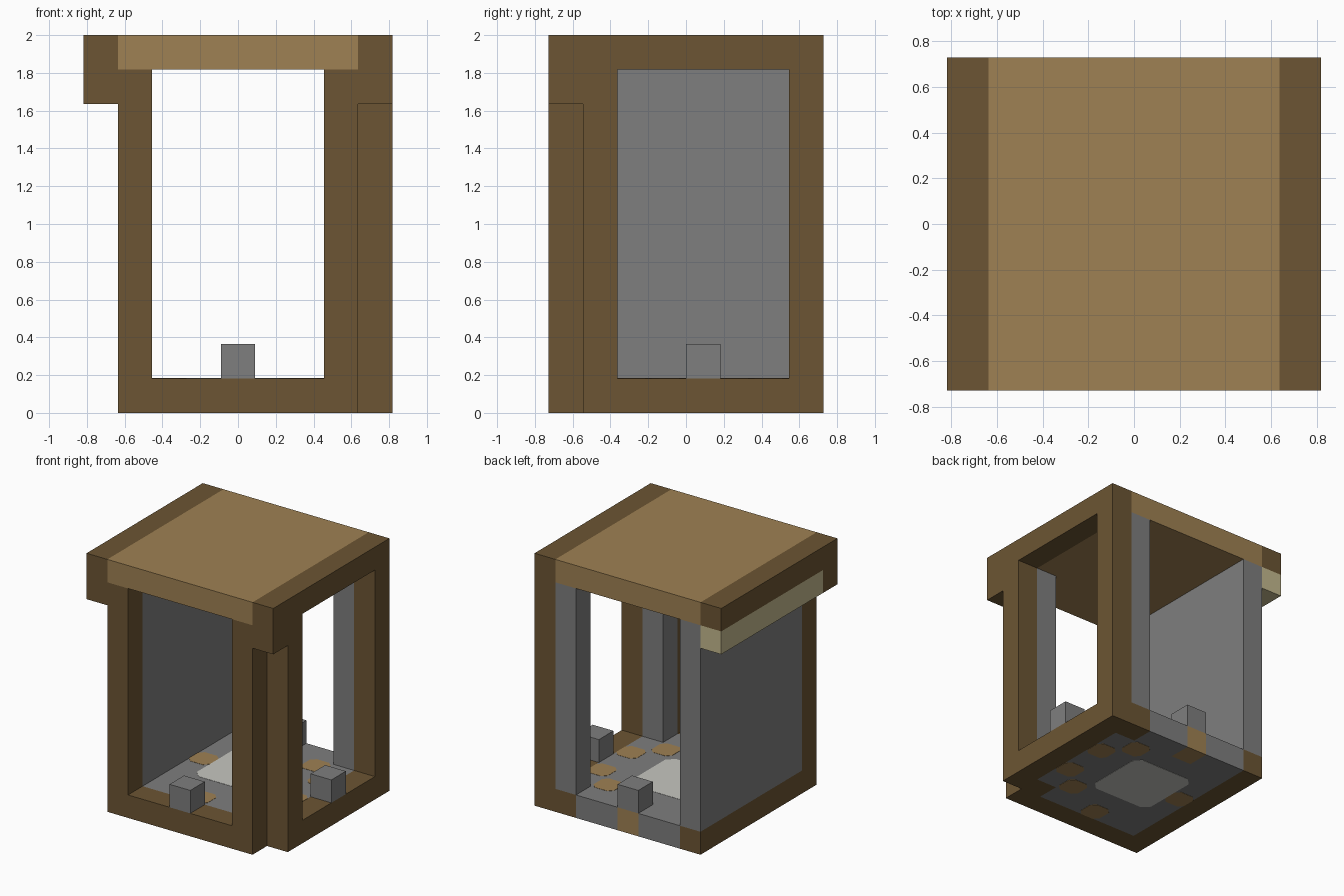
import bpy
import bmesh

U = 2 / 11  # one building block

cube = bpy.data.objects.get("Cube")
if cube:
    bpy.data.objects.remove(cube, do_unlink=True)


def material(name, *rgb):
    linear = [((c / 255 + 0.055) / 1.055) ** 2.4 for c in rgb] + [1]
    m = bpy.data.materials.new(name)
    m.use_nodes = True
    m.diffuse_color = linear
    m.node_tree.nodes["Principled BSDF"].inputs["Base Color"].default_value = linear
    return m


DARK = material("dark wood", 108, 85, 51)
LIGHT = material("light wood", 159, 129, 83)
STONE = material("grey stone", 126, 126, 126)
BEIGE = material("pale wood", 196, 185, 142)
WHITE = material("pale stone", 198, 198, 192)


def prism(name, mat, outline, z0, z1):
    """Extrude an outline given in blocks upwards from z0 to z1."""
    bm = bmesh.new()
    face = bm.faces.new([bm.verts.new((x * U, y * U, z0 * U)) for x, y in outline])
    top = bmesh.ops.extrude_face_region(bm, geom=[face])["geom"]
    for v in top:
        if isinstance(v, bmesh.types.BMVert):
            v.co.z = z1 * U
    bmesh.ops.recalc_face_normals(bm, faces=bm.faces)
    mesh = bpy.data.meshes.new(name)
    bm.to_mesh(mesh)
    bm.free()
    mesh.materials.append(mat)
    obj = bpy.data.objects.new(name, mesh)
    bpy.context.collection.objects.link(obj)


def box(name, mat, x, y, z):
    outline = [(x[0], y[0]), (x[1], y[0]), (x[1], y[1]), (x[0], y[1])]
    prism(name, mat, outline, *z)


def tile(name, mat, cx, cy, half, cut):
    """Inlay with clipped corners, showing on both sides of the floor."""
    a, b = half, half - cut
    pts = [(a, -b), (a, b), (b, a), (-b, a), (-a, b), (-a, -b), (-b, -a), (b, -a)]
    prism(name, mat, [(cx + x, cy + y) for x, y in pts], -0.01, 1.01)


LEFT, INNER, OUTER = (-3.5, -2.5), (2.5, 3.5), (3.5, 4.5)
FRONT, SECOND, BACK = (-4, -3), (-3, -2), (3, 4)
FLOOR, WALL, HANG, ROOF = (0, 1), (1, 10), (9, 10), (10, 11)

# Floor frame
box("front_sill", DARK, (-3.5, 3.5), FRONT, FLOOR)
box("wall_sill", DARK, LEFT, (-3, 4), FLOOR)
box("side_sill", DARK, OUTER, (-3, 4), FLOOR)
for label, y in (("front", SECOND), ("back", BACK)):
    box(label + "_sill_corner", DARK, INNER, y, FLOOR)

# Stone floor with wooden threshold and inlays
box("floor", STONE, (-2.5, 2.5), (-3, 3), FLOOR)
box("floor_side", STONE, INNER, (-2, 3), FLOOR)
for label, x in (("right", (-2.5, -0.5)), ("left", (0.5, 2.5))):
    box("floor_back_" + label, STONE, x, BACK, FLOOR)
box("back_threshold", LIGHT, (-0.5, 0.5), BACK, FLOOR)
tile("floor_centre", WHITE, 0, 0.5, 1.5, 0.3)
for x, y in ((3, 1.5), (3, -0.5), (2, 2.5), (2, -1.5), (0, -2.5), (-2, 0.5)):
    tile("floor_inlay", LIGHT, x, y, 0.5, 0.2)

# Solid stone wall
box("stone_wall", STONE, LEFT, (-3, 4), WALL)

# Front posts, stone pillars and outer side posts
for label, x in (("right", LEFT), ("left", INNER)):
    box("front_post_" + label, DARK, x, FRONT, WALL)
for label, y in (("front", SECOND), ("back", BACK)):
    box(label + "_stone_pillar", STONE, INNER, y, WALL)
    box(label + "_side_post", DARK, OUTER, y, WALL)

# Roof slab, dark edges and hanging corner blocks
box("roof", LIGHT, (-3.5, 3.5), (-4, 4), ROOF)
for label, x in (("right", (-4.5, -3.5)), ("left", OUTER)):
    box("roof_edge_" + label, DARK, x, (-4, 4), ROOF)
    box("roof_corner_" + label, DARK, x, FRONT, HANG)
box("eave_trim", BEIGE, (-4.5, -3.5), (-3, 4), HANG)

# Small stone blocks standing in the three openings
box("front_block", STONE, (-0.5, 0.5), FRONT, (1, 2))
box("back_block", STONE, (-0.5, 0.5), BACK, (1, 2))
box("side_block", STONE, OUTER, (0, 1), (1, 2))
